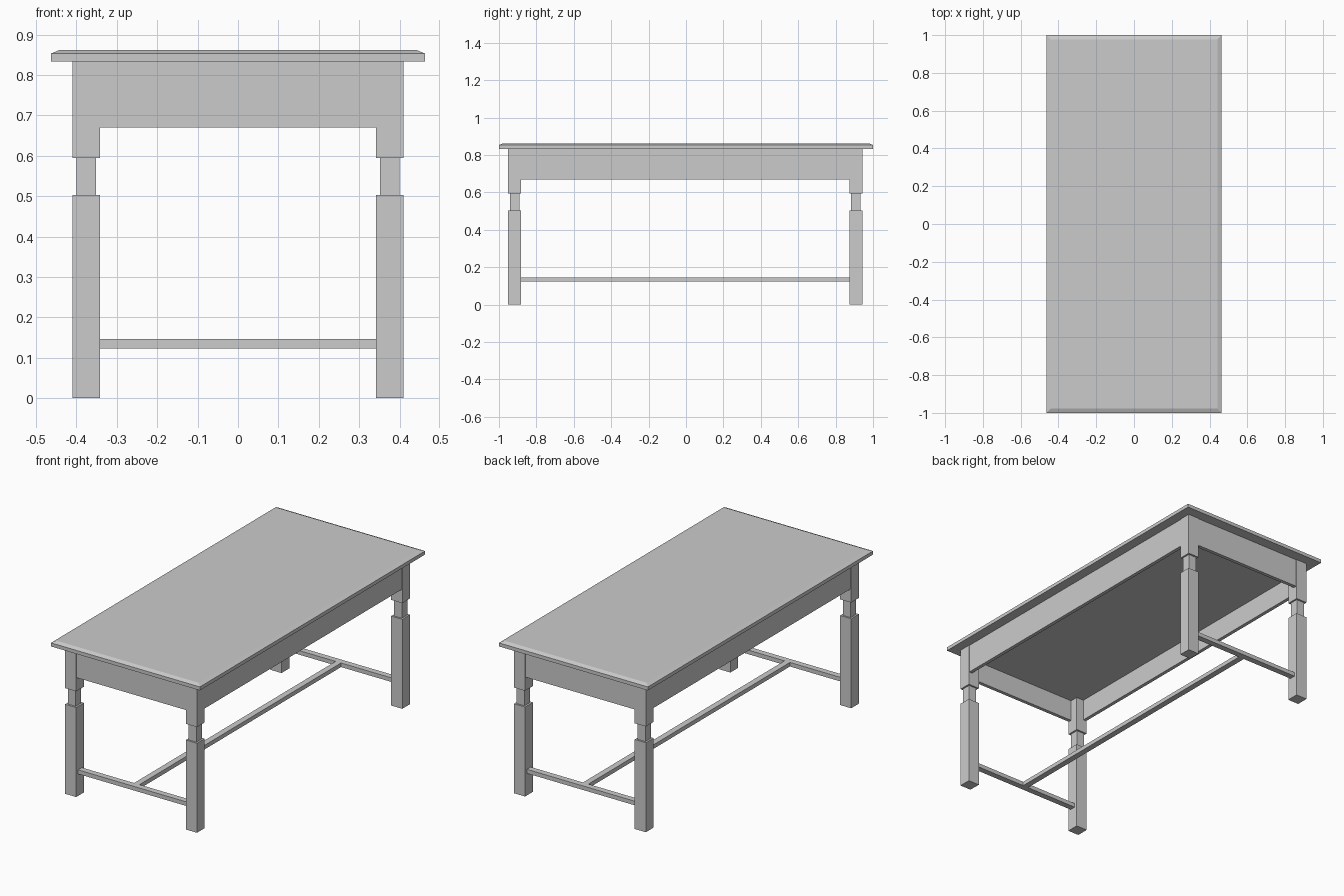
import bpy
import bmesh

old = bpy.data.objects.get("Cube")
if old:
    bpy.data.objects.remove(old, do_unlink=True)

GREY = (0.6, 0.6, 0.6, 1)
mat = bpy.data.materials.new("plain grey")
mat.use_nodes = True
mat.diffuse_color = GREY
mat.node_tree.nodes["Principled BSDF"].inputs["Base Color"].default_value = GREY


def finish(name, bm):
    mesh = bpy.data.meshes.new(name)
    bm.to_mesh(mesh)
    bm.free()
    mesh.materials.append(mat)
    obj = bpy.data.objects.new(name, mesh)
    bpy.context.collection.objects.link(obj)
    return obj


def stack(name, cx, cy, rings):
    """Closed solid from rectangular rings (half_x, half_y, z), bottom to top."""
    bm = bmesh.new()
    loops = [[bm.verts.new((cx + sx * hx, cy + sy * hy, z))
              for sx, sy in ((-1, -1), (1, -1), (1, 1), (-1, 1))]
             for hx, hy, z in rings]
    bm.faces.new(loops[0][::-1])
    bm.faces.new(loops[-1])
    for low, high in zip(loops, loops[1:]):
        for i in range(4):
            j = (i + 1) % 4
            bm.faces.new((low[i], low[j], high[j], high[i]))
    return finish(name, bm)


def box(name, cx, cy, hx, hy, z0, z1):
    return stack(name, cx, cy, [(hx, hy, z0), (hx, hy, z1)])


# Main dimensions; the base sits slightly toward the front under the top
TOP_Z = 0.833
LEG_X, LEG_Y, BASE_Y = 0.3755, 0.912, -0.004
LEG, WAIST = 0.0345, 0.0245
SPAN_X, SPAN_Y = LEG_X - LEG, LEG_Y - LEG
APRON_Z, APRON, RECESS = 0.67, 0.01, 0.003
PANEL_Z = 0.79
RAIL_LOW, RAIL_HIGH, RAIL = 0.123, 0.146, 0.017

# Tabletop with shallow chamfered rim
stack("tabletop", 0, 0, [(0.463, 1, TOP_Z), (0.463, 1, 0.853), (0.441, 0.978, 0.862)])

# Square legs with a narrow waist
leg_rings = [(LEG, LEG, 0), (LEG, LEG, 0.503), (WAIST, WAIST, 0.503),
             (WAIST, WAIST, 0.594), (LEG, LEG, 0.594), (LEG, LEG, TOP_Z)]
for end, sy in (("front", -1), ("back", 1)):
    for side, sx in (("left", 1), ("right", -1)):
        stack(f"{end}_{side}_leg", sx * LEG_X, BASE_Y + sy * LEG_Y, leg_rings)

# Aprons set just behind the outer leg faces
apron_x = LEG_X + LEG - RECESS - APRON
apron_y = LEG_Y + LEG - RECESS - APRON

# End aprons and cross stretchers
for end, sy in (("front", -1), ("back", 1)):
    box(f"{end}_apron", 0, BASE_Y + sy * apron_y, SPAN_X, APRON, APRON_Z, TOP_Z)
    box(f"{end}_stretcher", 0, BASE_Y + sy * LEG_Y, SPAN_X, RAIL, RAIL_LOW, RAIL_HIGH)

# Side aprons
for side, sx in (("left", 1), ("right", -1)):
    box(f"{side}_apron", sx * apron_x, BASE_Y, APRON, SPAN_Y, APRON_Z, TOP_Z)

# Panel closing the underside between the aprons
box("inner_panel", 0, BASE_Y, apron_x - APRON, apron_y - APRON, PANEL_Z, TOP_Z)

# Long centre stretcher
box("centre_stretcher", 0, BASE_Y, RAIL, LEG_Y - RAIL, RAIL_LOW, RAIL_HIGH)
